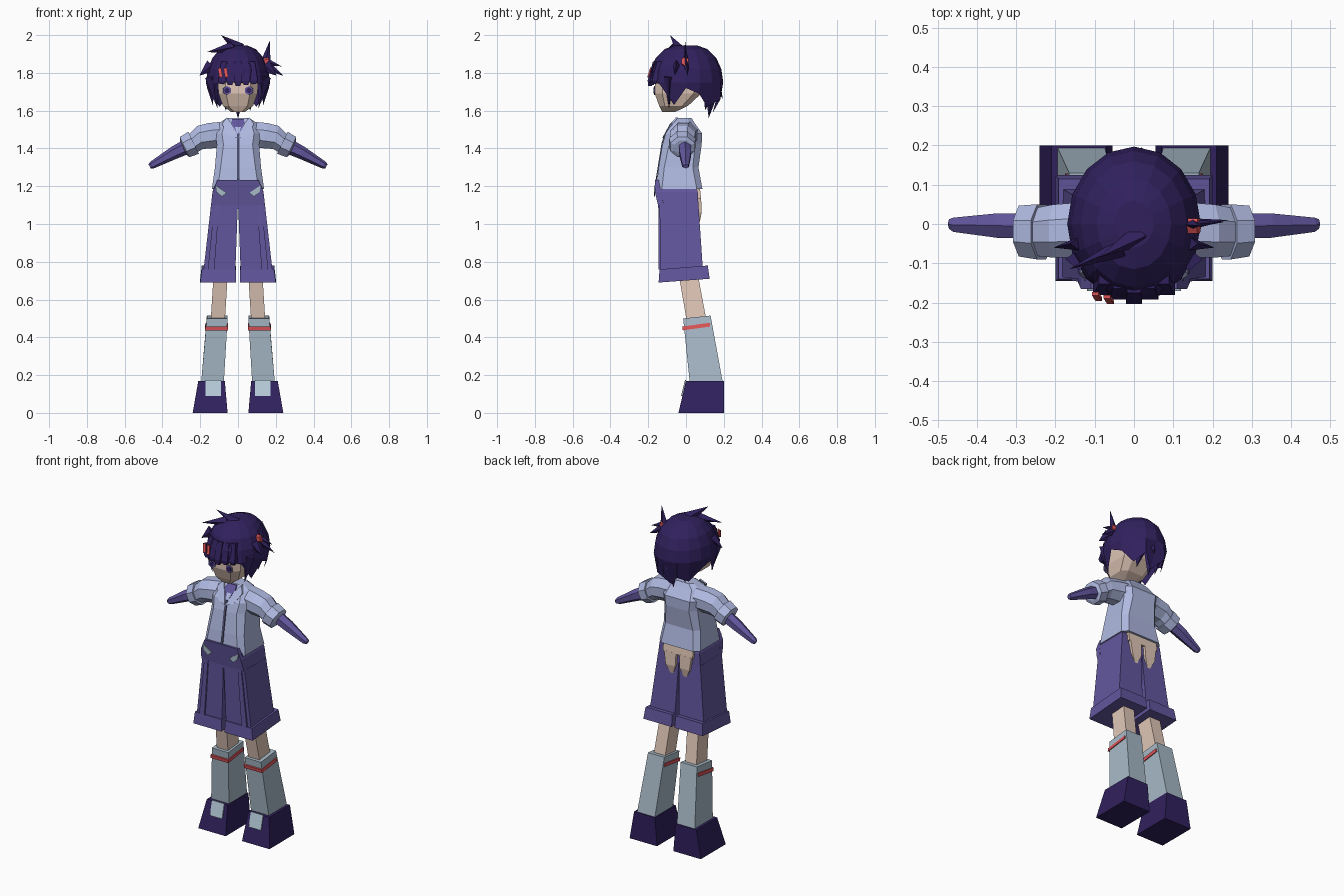
import bpy, bmesh, math
from mathutils import Vector

old = bpy.data.objects.get("Cube")
if old:
    bpy.data.objects.remove(old, do_unlink=True)


def material(name, rgb):
    m = bpy.data.materials.new(name)
    m.use_nodes = True
    col = [(c / 255) ** 2.2 for c in rgb] + [1]
    m.diffuse_color = col
    m.node_tree.nodes["Principled BSDF"].inputs["Base Color"].default_value = col
    return m


HAIR = material("dark indigo", (52, 38, 94))
PURPLE = material("violet cloth", (98, 87, 156))
JACKET = material("pale periwinkle", (174, 184, 224))
SKIN = material("skin", (224, 198, 182))
SOCK = material("grey blue", (166, 185, 199))
TONGUE = material("light blue", (180, 202, 216))
RED = material("coral red", (222, 84, 88))
ZIP = material("slate", (78, 80, 110))


def finish(name, bm, mat, closed=True):
    if closed:
        bmesh.ops.recalc_face_normals(bm, faces=bm.faces)
    me = bpy.data.meshes.new(name)
    bm.to_mesh(me)
    bm.free()
    me.materials.append(mat)
    ob = bpy.data.objects.new(name, me)
    bpy.context.collection.objects.link(ob)
    return ob


def loft(name, rings, mat, caps=True):
    bm = bmesh.new()
    vs = [[bm.verts.new(p) for p in r] for r in rings]
    n = len(vs[0])
    for a, b in zip(vs, vs[1:]):
        for i in range(n):
            j = (i + 1) % n
            bm.faces.new((a[i], a[j], b[j], b[i]))
    if caps:
        bm.faces.new(vs[0][::-1])
        bm.faces.new(vs[-1])
    return finish(name, bm, mat)


def ring(z, x0, x1, y0, y1, cut=0, tilt=0):
    """Rectangle at height z, corners cut, back edge raised by tilt."""
    c = cut
    if c:
        pts = [(x0 + c, y0), (x1 - c, y0), (x1, y0 + c), (x1, y1 - c),
               (x1 - c, y1), (x0 + c, y1), (x0, y1 - c), (x0, y0 + c)]
    else:
        pts = [(x0, y0), (x1, y0), (x1, y1), (x0, y1)]
    return [(x, y, z + tilt * (y - y0) / (y1 - y0)) for x, y in pts]


def tube(name, path, mat, sides=8):
    """Tube in the x-z plane; each station is x, z, y, y radius, thickness."""
    rings = []
    p = [Vector((s[0], 0, s[1])) for s in path]
    d = (p[-1] - p[0]).normalized()
    up = Vector((-d.z, 0, d.x))
    for c, s in zip(p, path):
        ang = [2 * math.pi * (i + .5) / sides for i in range(sides)]
        rings.append([c + up * s[4] * math.sin(a) + Vector((0, s[2] + s[3] * math.cos(a), 0)) for a in ang])
    return loft(name, rings, mat)


def plate(name, pts, mat, depth=.006):
    return loft(name, [pts, [(x, y + depth, z) for x, y, z in pts]], mat)


def spike(name, base, tip, w, flat=.5, mat=HAIR):
    b, t = Vector(base), Vector(tip)
    d = (t - b).normalized()
    side = d.cross(Vector((0, 1, 0))).normalized()
    thin = d.cross(side) * w * flat
    bm = bmesh.new()
    vs = [bm.verts.new(b + o) for o in (side * w, thin, -side * w, -thin)]
    top = bm.verts.new(t)
    for i in range(4):
        bm.faces.new((vs[i], vs[(i + 1) % 4], top))
    bm.faces.new(vs[::-1])
    return finish(name, bm, mat)


def mirrored(ob, name):
    """Copy of a left part on the right side."""
    bm = bmesh.new()
    bm.from_mesh(ob.data)
    for v in bm.verts:
        v.co.x *= -1
    return finish(name, bm, ob.data.materials[0])


def pair(part, build):
    mirrored(build("left_" + part), "right_" + part)


# Shoes, socks and lower legs
pair("shoe", lambda n: loft(n, [ring(0, .055, .24, -.04, .2), ring(.17, .07, .21, 0, .2)], HAIR))
pair("shoe_tongue", lambda n: plate(n, [(.09, -.026, .09), (.172, -.026, .09),
                                        (.172, -.005, .175), (.09, -.005, .175)], TONGUE))
pair("sock", lambda n: loft(n, [ring(.16, .075, .195, .02, .195),
                                ring(.5, .055, .165, -.015, .13, 0, .015)], SOCK))
pair("sock_stripe", lambda n: loft(n, [ring(.437, .053, .175, -.017, .128, 0, .02),
                                       ring(.457, .052, .172, -.02, .125, 0, .02)], RED))
pair("leg", lambda n: loft(n, [ring(.48, .07, .145, .005, .11), ring(.8, .05, .125, -.05, .05)], SKIN))

# Shorts with cuffs, pleats and waist
pair("shorts_leg", lambda n: loft(n, [ring(.75, .014, .183, -.135, .09),
                                      ring(1.1, .001, .143, -.14, .066)], PURPLE))
pair("shorts_cuff", lambda n: loft(n, [ring(.69, .01, .2, -.145, .125, 0, .02),
                                       ring(.76, .012, .192, -.14, .115, 0, .02)], PURPLE))
pair("pleat", lambda n: loft(n, [ring(.76, .125, .16, -.145, -.12),
                                 ring(1.1, .1, .125, -.147, -.12)], PURPLE))
loft("shorts_hips", [ring(1.08, -.144, .144, -.142, .067), ring(1.17, -.135, .135, -.145, .062),
                     ring(1.2, -.125, .125, -.145, .05)], PURPLE)
plate("waist_front", [(-.143, -.148, 1.1), (.143, -.148, 1.1), (.135, -.165, 1.17),
                      (.11, -.165, 1.232), (-.11, -.165, 1.232), (-.135, -.165, 1.17)], PURPLE, .03)
pair("buckle", lambda n: plate(n, [(.06, -.17, 1.165), (.085, -.17, 1.145), (.115, -.17, 1.17),
                                   (.12, -.17, 1.205), (.09, -.17, 1.185)], SOCK))

# Bare lower back and the two tapering patches below it
loft("lower_back", [ring(1.135, -.1, .1, -.05, .08), ring(1.22, -.1, .1, -.05, .07)], SKIN)
pair("thigh_back", lambda n: loft(n, [ring(1, .04, .05, 0, .07), ring(1.06, .015, .08, 0, .083),
                                      ring(1.14, .012, .092, 0, .08)], SKIN))

# Jacket body, zip, collar and undershirt
loft("jacket", [ring(1.185, -.138, .138, -.158, .087, .03), ring(1.3, -.122, .122, -.145, .066, .03),
                ring(1.42, -.112, .112, -.125, .083, .035), ring(1.48, -.12, .12, -.108, .085, .035),
                ring(1.535, -.1, .1, -.07, .045, .03), ring(1.56, -.06, .06, -.045, .03, .02)], JACKET)
plate("zip", [(-.005, -.163, 1.22), (.008, -.163, 1.22), (.008, -.129, 1.43),
              (.008, -.113, 1.48), (-.005, -.113, 1.48), (-.005, -.129, 1.43)], ZIP)
plate("undershirt", [(0, -.117, 1.465), (.035, -.079, 1.535), (.03, -.056, 1.557),
                     (-.03, -.056, 1.557), (-.035, -.079, 1.535)], PURPLE, .009)
pair("collar", lambda n: plate(n, [(.003, -.126, 1.455), (.05, -.115, 1.47), (.085, -.083, 1.53),
                                   (.06, -.052, 1.565), (.033, -.085, 1.53)], JACKET, .012))

# Sleeves with turned cuffs, and forearms
pair("sleeve", lambda n: tube(n, [(.06, 1.475, -.005, .075, .075), (.14, 1.468, -.015, .075, .074),
                                  (.2, 1.458, -.018, .073, .068), (.245, 1.425, -.02, .066, .058)], JACKET))
pair("sleeve_cuff", lambda n: tube(n, [(.235, 1.43, -.02, .076, .07), (.283, 1.407, -.018, .07, .064),
                                       (.29, 1.404, -.016, .05, .045)], JACKET))
pair("forearm", lambda n: tube(n, [(.25, 1.42, -.006, .036, .042), (.34, 1.376, -.004, .036, .034),
                                   (.455, 1.312, -.002, .021, .02), (.468, 1.305, 0, .014, .013)], PURPLE, 6))

# Head and eyes
loft("head", [ring(1.592, -.035, .035, -.125, -.06, .015), ring(1.625, -.08, .08, -.142, .01, .03),
              ring(1.69, -.103, .103, -.165, .08, .04), ring(1.76, -.108, .108, -.165, .1, .04),
              ring(1.87, -.08, .08, -.11, .09, .03)], SKIN)
pair("eye", lambda n: plate(n, [(.058 + .024 * math.sin(k * math.pi / 3), -.17,
                                 1.707 + .024 * math.cos(k * math.pi / 3)) for k in range(6)], PURPLE))
pair("pupil", lambda n: plate(n, [(.058 + .015 * math.sin(k * math.pi / 3), -.173,
                                   1.707 + .015 * math.cos(k * math.pi / 3)) for k in range(6)], HAIR))

# Hair shell with a ragged lower edge, listed from the front round to the back
tip_z = [1.745, 1.755, 1.74, 1.63, 1.72, 1.69, 1.62, 1.66, 1.59]
tip_r = [.99, .99, 1, .84, .95, .92, .8, 1, .72]
levels = [(1.945, .05, .06), (1.925, .095, .115), (1.88, .135, .16), (1.82, .16, .187), (1.75, .17, .197)]


def around(i, rx, ry, z):
    a = i * math.pi / 8
    return (rx * math.sin(a), -ry * math.cos(a), z)


rings = [[around(i, rx, ry, z) for i in range(16)] for z, rx, ry in levels]
fold = [min(i, 16 - i) for i in range(16)]
rings.append([around(i, .172 * tip_r[f], .197 * tip_r[f], tip_z[f]) for i, f in enumerate(fold)])
shell = loft("hair_shell", rings, HAIR, caps=False)
bm = bmesh.new()
bm.from_mesh(shell.data)
bm.verts.ensure_lookup_table()
bm.faces.new(bm.verts[:16])
bmesh.ops.recalc_face_normals(bm, faces=bm.faces)
bm.to_mesh(shell.data)
bm.free()

# Fringe tufts
for k in range(-2, 3):
    x = k * .042
    y = -.2 + abs(k) * .011
    loft("fringe_tuft", [ring(1.73 + .006 * abs(k), x - .012, x + .012, y, y + .02),
                         ring(1.76, x - .02, x + .02, y - .003, y + .025),
                         ring(1.86, x * .85 - .018, x * .85 + .018, y + .025, y + .05)], HAIR)

# Side locks, nape tips and loose spikes
pair("side_lock", lambda n: spike(n, (.14, -.09, 1.78), (.108, -.09, 1.61), .035, .8))
pair("side_spike", lambda n: spike(n, (.14, -.05, 1.84), (.205, -.06, 1.785), .035))
pair("nape_tip", lambda n: spike(n, (.06, .13, 1.72), (.065, .1, 1.6), .045, .8))
spike("nape_centre", (0, .14, 1.72), (0, .12, 1.56), .05, .8)
spike("back_tip", (0, .16, 1.76), (.02, .195, 1.66), .04)
spike("crown_spike_base", (.01, -.03, 1.925), (-.09, -.085, 2), .035, .8)
spike("crown_spike_side", (-.03, -.06, 1.935), (-.165, -.115, 1.91), .03, .8)

# Side tuft with its tie
spike("tuft_up", (.145, 0, 1.85), (.168, -.005, 1.97), .028)
spike("tuft_out", (.14, 0, 1.845), (.24, .01, 1.785), .03)
spike("tuft_high", (.14, 0, 1.86), (.23, .005, 1.835), .024)
tube("hair_tie", [(.12, 1.85, -.005, .022, .024), (.165, 1.862, -.005, .022, .024)], RED, 6)

# Two hair clips
for k in (0, 1):
    x = -.098 + k * .03
    y = -.184 - k * .008
    plate("hair_clip", [(x, y - .012, 1.775), (x + .017, y - .012, 1.78),
                        (x + .008, y + .002, 1.828), (x - .009, y + .002, 1.823)], RED, .009)
